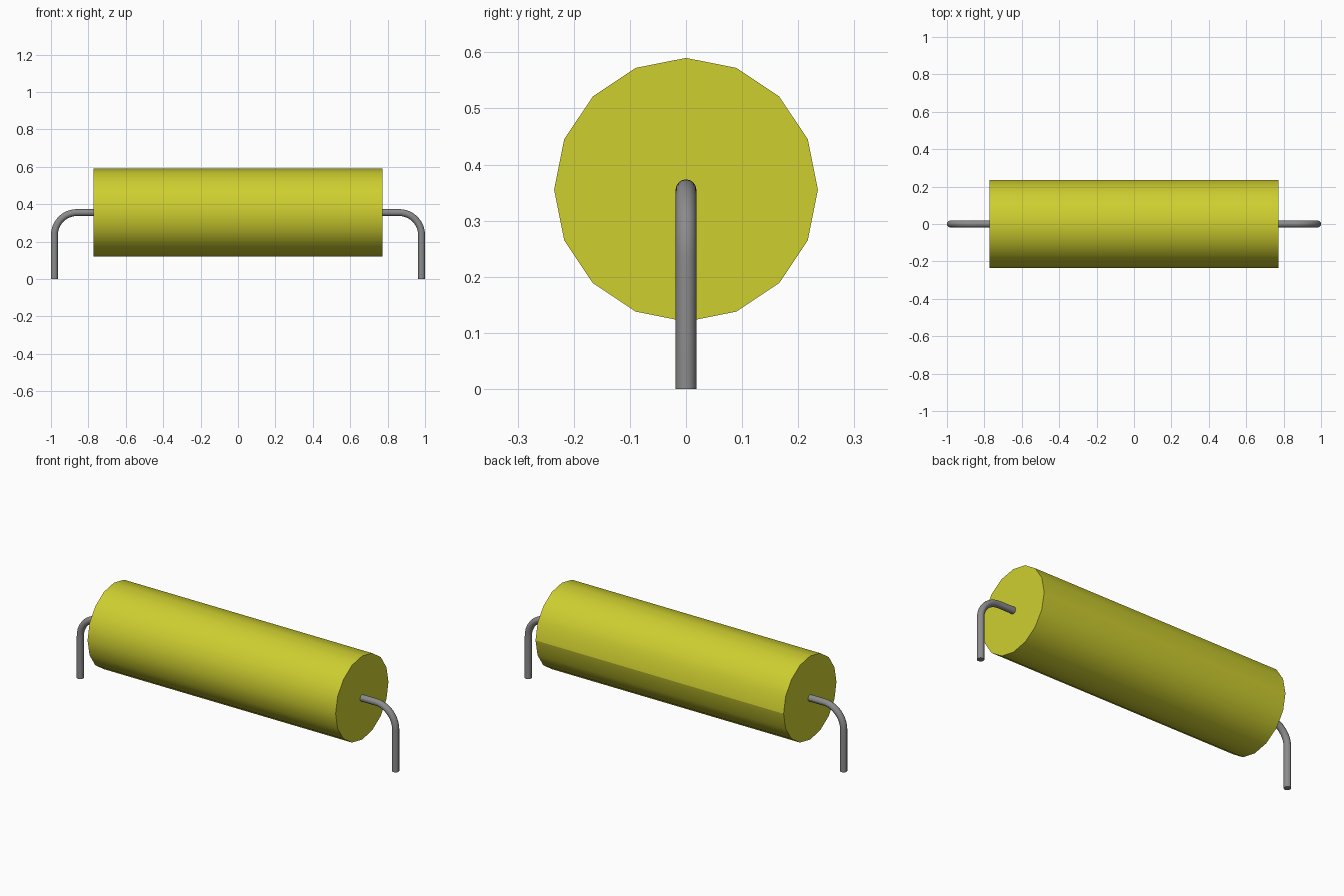
import bpy, bmesh, math
from mathutils import Vector

cube = bpy.data.objects.get("Cube")
if cube:
    bpy.data.objects.remove(cube, do_unlink=True)

AXIS_Z = 0.355      # height of the body axis
BODY_R = 0.235
BODY_HALF = 0.772
WIRE_R = 0.0185
LEG_X = 1 - WIRE_R
BEND_R = 0.12


def material(name, colour):
    mat = bpy.data.materials.new(name)
    mat.use_nodes = True
    mat.diffuse_color = colour
    mat.node_tree.nodes["Principled BSDF"].inputs["Base Color"].default_value = colour
    return mat


def sweep(name, path, radius, sides, mat):
    """Capped tube along a path of (x, z) points lying in the y = 0 plane."""
    bm = bmesh.new()
    pts = [Vector((x, 0, z)) for x, z in path]
    side = Vector((0, 1, 0))
    rings = []
    for i, p in enumerate(pts):
        tangent = (pts[min(i + 1, len(pts) - 1)] - pts[max(i - 1, 0)]).normalized()
        if i == len(pts) - 1 and abs(tangent.z) > 0.9:
            tangent = Vector((0, 0, -1))
        up = tangent.cross(side)
        ring = []
        for k in range(sides):
            a = 2 * math.pi * k / sides
            ring.append(bm.verts.new(p + radius * (math.cos(a) * side + math.sin(a) * up)))
        rings.append(ring)
    for a, b in zip(rings, rings[1:]):
        for k in range(sides):
            n = (k + 1) % sides
            bm.faces.new((a[k], a[n], b[n], b[k]))
    bm.faces.new(rings[0])
    bm.faces.new(rings[-1])
    bmesh.ops.recalc_face_normals(bm, faces=bm.faces)
    # Smooth sides, sharp cap rims
    for f in bm.faces:
        f.smooth = len(f.verts) == 4
    for e in bm.edges:
        e.smooth = all(f.smooth for f in e.link_faces)
    # Lengthwise seam on the back
    for a, b in zip(rings, rings[1:]):
        bm.edges.get((a[0], b[0])).smooth = False
    mesh = bpy.data.meshes.new(name)
    bm.to_mesh(mesh)
    bm.free()
    mesh.materials.append(mat)
    obj = bpy.data.objects.new(name, mesh)
    bpy.context.collection.objects.link(obj)
    return obj


yellow = material("yellow_coating", (0.62, 0.62, 0.03, 1))
grey = material("grey_metal", (0.26, 0.26, 0.26, 1))

# Cylindrical body
sweep("body", [(-BODY_HALF, AXIS_Z), (BODY_HALF, AXIS_Z)], BODY_R, 16, yellow)

# Bent wire leads: straight out, quarter bend, straight down
for name, s in (("left_lead", 1), ("right_lead", -1)):
    path = [(s * (BODY_HALF - 0.02), AXIS_Z)]
    for i in range(13):
        a = math.pi / 2 * i / 12
        path.append((s * (LEG_X - BEND_R + BEND_R * math.sin(a)),
                     AXIS_Z - BEND_R + BEND_R * math.cos(a)))
    path.append((s * LEG_X, 0))
    sweep(name, path, WIRE_R, 16, grey)
